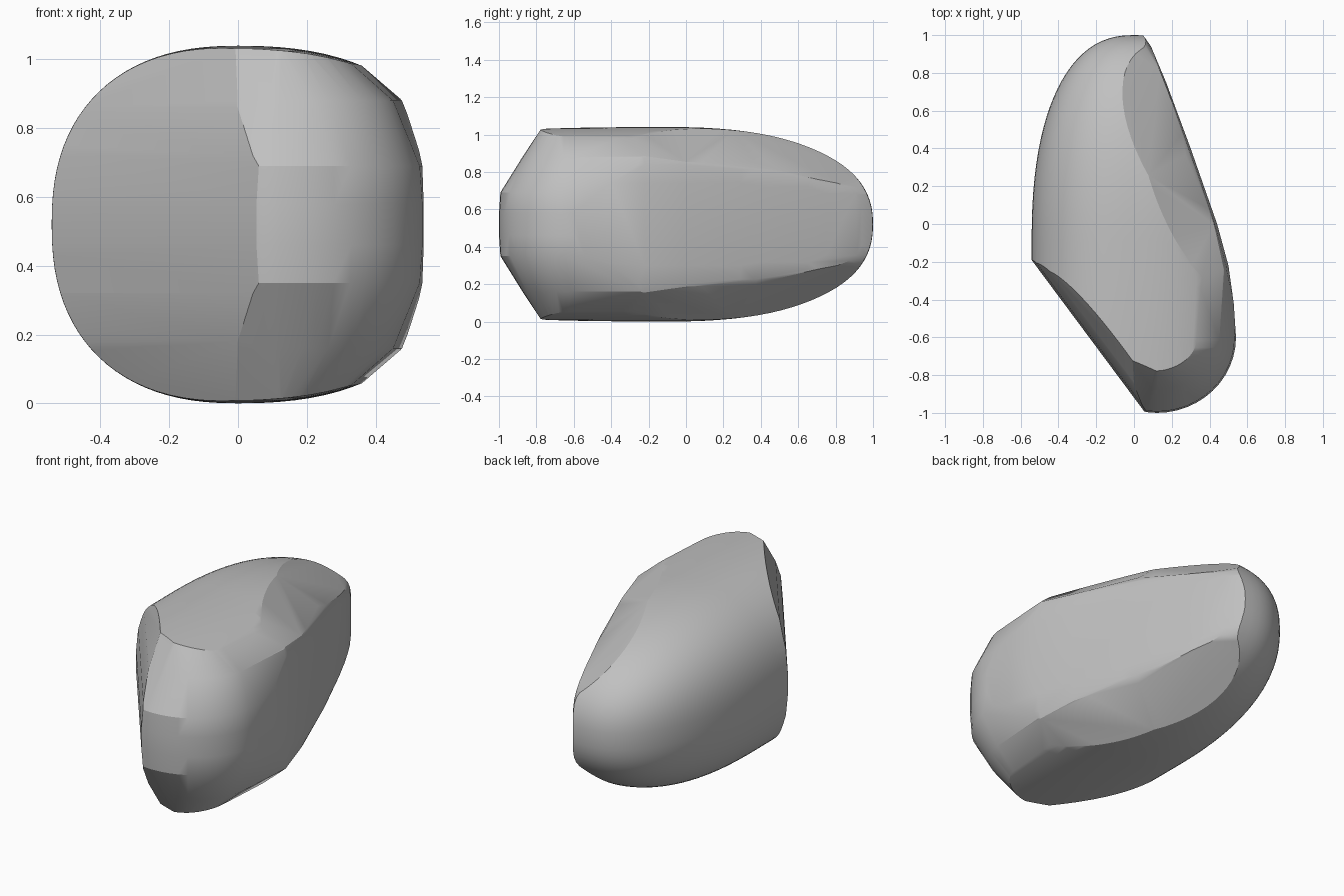
import bpy, bmesh, math
from mathutils import Vector

if "Cube" in bpy.data.objects:
    bpy.data.objects.remove(bpy.data.objects["Cube"], do_unlink=True)

MID = 0.52  # height of the mirror plane
CENTRE_Y = -0.1
FULLNESS = 2.35

# Rounded dome: a slightly boxy sphere with a different radius on each side
bm = bmesh.new()
bmesh.ops.create_uvsphere(bm, u_segments=96, v_segments=48, radius=1)
for v in bm.verts:
    x, y, z = (math.copysign(abs(c) ** (2 / FULLNESS), c) for c in v.co)
    v.co = (x * (0.66 if x > 0 else 0.542),
            CENTRE_Y + y * (1.1 if y > 0 else 2.6),
            MID + z * 0.52)


def slice_off(point, normal):
    """Cut away everything outside a plane and cap the opening."""
    geom = bm.verts[:] + bm.edges[:] + bm.faces[:]
    cut = bmesh.ops.bisect_plane(bm, geom=geom, dist=1e-5, plane_co=point,
                                 plane_no=normal.normalized(), clear_outer=True)
    rim = [e for e in cut["geom_cut"]
           if isinstance(e, bmesh.types.BMEdge) and e.is_boundary]
    if len(rim) > 2:
        bmesh.ops.edgeloop_fill(bm, edges=rim)


def cut_wall(p, q, leans):
    """Upright wall through p and q, leaning inward above and below the middle."""
    nx, ny = q[1] - p[1], p[0] - q[0]
    length = math.hypot(nx, ny)
    nx, ny = nx / length, ny / length
    slice_off(Vector((*p, MID)), Vector((nx, ny, 0)))
    for side in (1, -1):
        inset, last_dz, last_lean = 0, 0, 0
        for dz, lean in leans:
            inset += (dz - last_dz) * last_lean
            point = Vector((p[0] - nx * inset, p[1] - ny * inset, MID + side * dz))
            slice_off(point, Vector((nx, ny, side * lean)))
            last_dz, last_lean = dz, lean


# Flat front face on the -x side
cut_wall((-0.535, -0.2), (0.06, -1.0), [(0.06, 0.08), (0.2, 0.22), (0.34, 0.4)])

# Rounded nose with chamfers above and below
STEPS = 12
arc = [(0.12 + 0.42 * math.cos(a), -0.6 + 0.4 * math.sin(a))
       for a in (math.radians(-90 + 90 * i / STEPS) for i in range(STEPS + 1))]
arc = [(0.02, -0.978), (0.065, -0.996)] + arc
for i, (p, q) in enumerate(zip(arc, arc[1:])):
    turn = max(0, i - 2) / STEPS
    cut_wall(p, q, [(0.06, 0.07), (0.17, 0.62 - 0.22 * turn), (0.36, 0.66 + 0.5 * turn)])

# Long side face on the +x side; its softened edge sinks towards the rear
side = [(0.54, -0.6), (0.528, -0.42), (0.5, -0.22), (0.44, 0.0), (0.3, 0.4),
        (0.17, 0.75), (0.09, 0.94), (0.055, 0.99)]
sink = [1, 1, 1, 1, 0.92, 0.75, 0.5]
for p, q, s in zip(side, side[1:], sink):
    cut_wall(p, q, [(0.22 * s, 0.12), (0.32 * s, 0.35), (0.39 * s, 0.7), (0.44 * s, 1.3)])

bmesh.ops.remove_doubles(bm, verts=bm.verts[:], dist=0.002)
bmesh.ops.recalc_face_normals(bm, faces=bm.faces[:])

mesh = bpy.data.meshes.new("rounded_wedge")
bm.to_mesh(mesh)
bm.free()
body = bpy.data.objects.new("rounded_wedge", mesh)
bpy.context.collection.objects.link(body)

# Plain grey
grey = bpy.data.materials.new("plain_grey")
grey.use_nodes = True
colour = (0.53, 0.53, 0.53, 1)
grey.diffuse_color = colour
grey.node_tree.nodes["Principled BSDF"].inputs["Base Color"].default_value = colour
mesh.materials.append(grey)

bpy.ops.object.select_all(action="DESELECT")
body.select_set(True)
bpy.context.view_layer.objects.active = body
bpy.ops.object.shade_smooth_by_angle(angle=math.radians(25))
